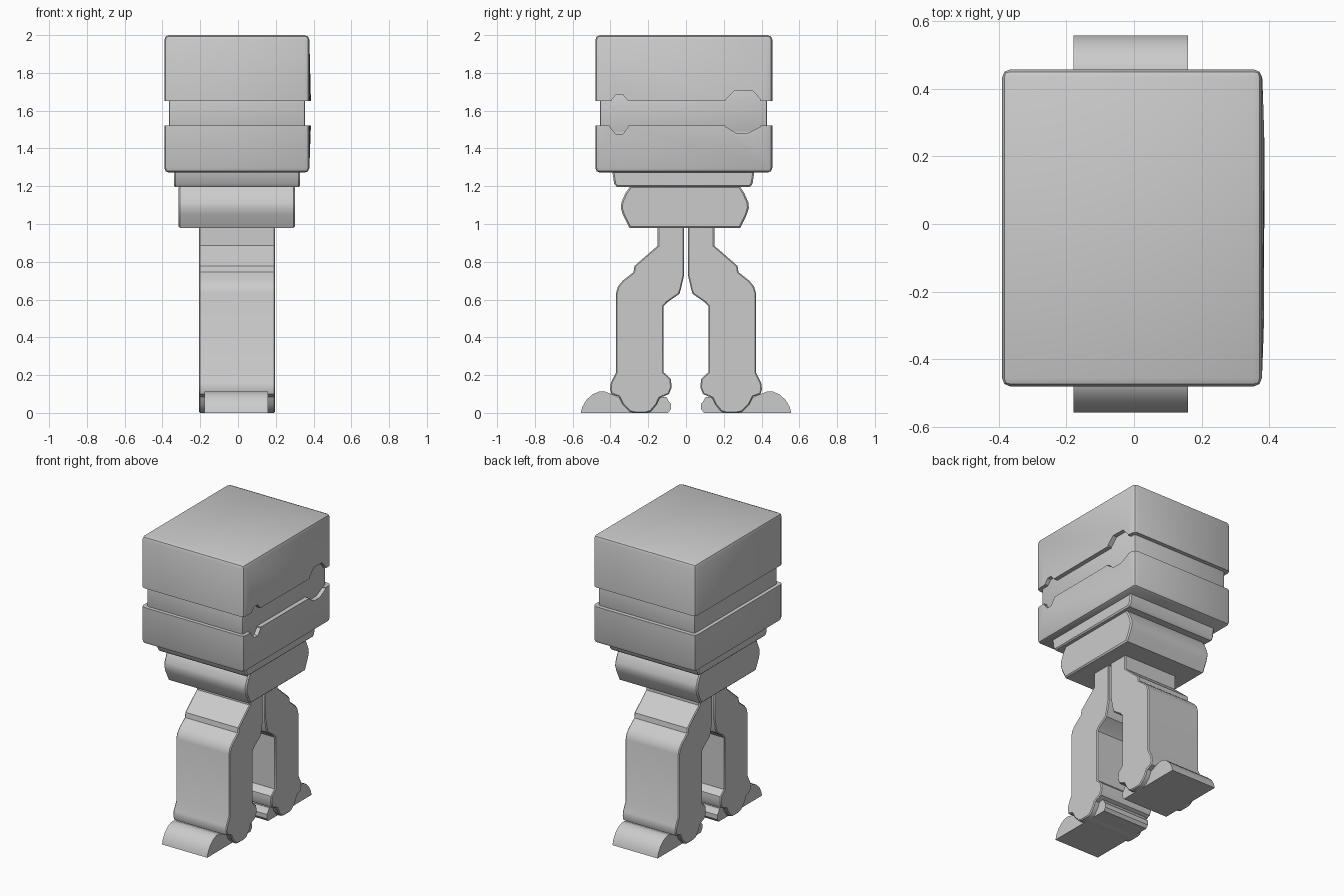
import bpy, bmesh

if "Cube" in bpy.data.objects:
    bpy.data.objects.remove(bpy.data.objects["Cube"])


def finish(name, bm):
    bmesh.ops.recalc_face_normals(bm, faces=bm.faces)
    me = bpy.data.meshes.new(name)
    bm.to_mesh(me)
    bm.free()
    ob = bpy.data.objects.new(name, me)
    bpy.context.collection.objects.link(ob)
    return ob


def smooth(ob):
    bpy.ops.object.select_all(action='DESELECT')
    ob.select_set(True)
    bpy.context.view_layer.objects.active = ob
    bpy.ops.object.shade_smooth_by_angle(angle=0.6)


def prism(name, profile, x0, x1, side=1, bevel=0.0):
    """Side (y, z) profile extruded along x; side=-1 mirrors it in y."""
    bm = bmesh.new()
    f = bm.faces.new([bm.verts.new((x0, y * side, z)) for y, z in profile])
    r = bmesh.ops.extrude_face_region(bm, geom=[f])
    for v in r['geom']:
        if isinstance(v, bmesh.types.BMVert):
            v.co.x = x1
    ob = finish(name, bm)
    if bevel:
        m = ob.modifiers.new("edge", 'BEVEL')
        m.width, m.segments, m.limit_method = bevel, 1, 'ANGLE'
        m.angle_limit = 1.2
    return ob


def block(name, x, y, z, sharp_z=None, r=0.025):
    """Box with rounded edges, apart from those lying at height sharp_z."""
    bm = bmesh.new()
    bmesh.ops.create_cube(bm, size=1)
    for v in bm.verts:
        v.co = [lim[0] if c < 0 else lim[1] for c, lim in zip(v.co, (x, y, z))]
    edges = [e for e in bm.edges if sharp_z is None
             or any(abs(v.co.z - sharp_z) > 1e-4 for v in e.verts)]
    bmesh.ops.bevel(bm, geom=edges, offset=r, segments=2, profile=0.5,
                    affect='EDGES', clamp_overlap=True)
    return finish(name, bm)


def notch(ob, profile):
    """Cut a notch into the right face."""
    cutter = prism("notch_cutter", profile, 0.354, 0.5)
    cutter.hide_render = True
    m = ob.modifiers.new("notch", 'BOOLEAN')
    m.operation, m.solver, m.object = 'DIFFERENCE', 'EXACT', cutter
    bpy.context.view_layer.objects.active = ob
    bpy.ops.object.modifier_apply(modifier=m.name)
    bpy.data.objects.remove(cutter)


def flare_lip(ob, lip):
    """Right face swells slightly along the notched edge."""
    for v in ob.data.vertices:
        if v.co.x > 0.37 and abs(v.co.z - lip) < 0.08:
            v.co.x += 0.01 * max(0, 1 - (v.co.y / 0.45) ** 2)


# Head blocks and the recessed band between them
X, Y = (-0.39, 0.378), (-0.48, 0.457)
upper = block("upper_block", X, Y, (1.652, 2.0), 1.652)
lower = block("lower_block", X, Y, (1.272, 1.522), 1.522)
band = block("recessed_band", (-0.365, 0.355), (-0.455, 0.43), (1.48, 1.72), r=0.012)

notch(upper, [(-0.395, 1.6), (-0.395, 1.655), (-0.37, 1.685), (-0.335, 1.685),
              (-0.305, 1.65), (-0.305, 1.6)])
notch(upper, [(0.21, 1.6), (0.21, 1.66), (0.26, 1.708), (0.35, 1.708),
              (0.395, 1.66), (0.395, 1.6)])
notch(lower, [(-0.405, 1.6), (-0.405, 1.515), (-0.37, 1.475), (-0.335, 1.475),
              (-0.305, 1.515), (-0.305, 1.6)])
notch(lower, [(0.21, 1.6), (0.21, 1.515), (0.265, 1.482), (0.33, 1.482),
              (0.395, 1.515), (0.395, 1.6)])
flare_lip(upper, 1.652)
flare_lip(lower, 1.522)

# Collar and hips
collar = prism("collar", [(-0.392, 1.29), (-0.38, 1.212), (-0.365, 1.195),
                          (0.337, 1.195), (0.352, 1.212), (0.364, 1.29)],
               -0.34, 0.328, bevel=0.008)
hips = prism("hips", [(-0.295, 1.2), (-0.32, 1.165), (-0.342, 1.115), (-0.345, 1.085),
                      (-0.335, 1.05), (-0.3, 0.98), (0.288, 0.98), (0.322, 1.05),
                      (0.333, 1.085), (0.33, 1.115), (0.308, 1.165), (0.285, 1.2)],
             -0.315, 0.302, bevel=0.008)
parts = [upper, lower, band, collar, hips]

# Legs and feet, mirrored front to back
leg = [(0.01, 0.985), (0.15, 0.985), (0.15, 0.885), (0.273, 0.778), (0.278, 0.745),
       (0.335, 0.7), (0.36, 0.67), (0.37, 0.635), (0.37, 0.215), (0.398, 0.16),
       (0.402, 0.125), (0.395, 0.1), (0.355, 0.085), (0.335, 0.045), (0.295, 0.005),
       (0.27, 0), (0.21, 0), (0.185, 0.008), (0.155, 0.045), (0.14, 0.078),
       (0.09, 0.1), (0.076, 0.135), (0.08, 0.18), (0.118, 0.215),
       (0.118, 0.565), (0.1, 0.585), (0.035, 0.63), (0.027, 0.655), (0.01, 0.73)]
foot = [(0.095, 0), (0.557, 0), (0.55, 0.03), (0.528, 0.068), (0.495, 0.098),
        (0.46, 0.113), (0.43, 0.113), (0.39, 0.098), (0.35, 0.08), (0.15, 0.08),
        (0.105, 0.085), (0.09, 0.06), (0.08, 0.05), (0.08, 0.02)]
for label, side in (("front", -1), ("back", 1)):
    parts.append(prism(label + "_leg", leg, -0.206, 0.196, side, 0.006))
    parts.append(prism(label + "_foot", foot, -0.178, 0.16, side))

for p in parts:
    smooth(p)
